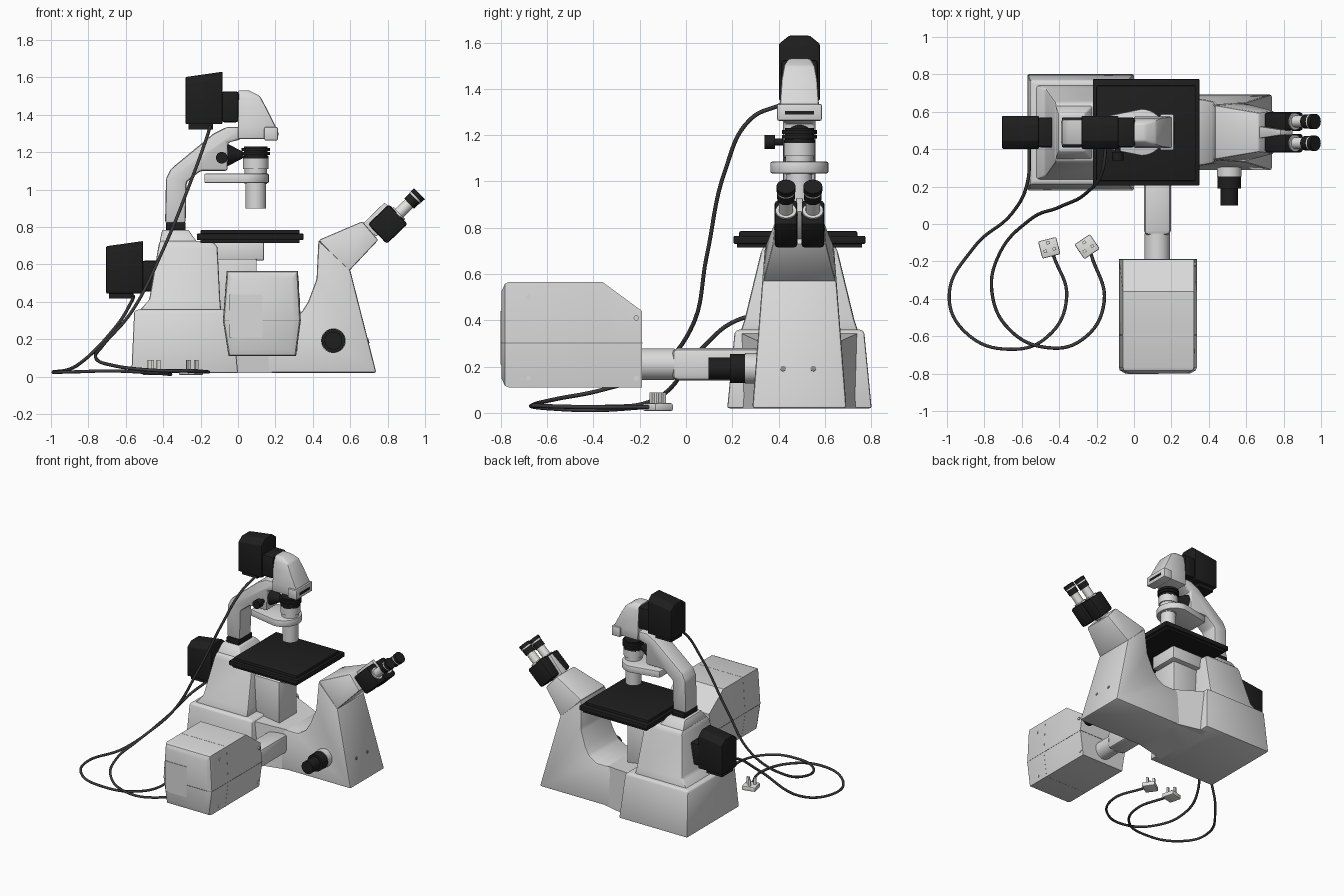
import bpy, bmesh, math
from mathutils import Vector, Matrix

old = bpy.data.objects.get("Cube")
if old:
    bpy.data.objects.remove(old)

CY = 0.49          # centre line of the instrument
made = []


def material(name, r, g, b):
    m = bpy.data.materials.new(name)
    m.use_nodes = True
    m.diffuse_color = (r, g, b, 1)
    m.node_tree.nodes["Principled BSDF"].inputs["Base Color"].default_value = (r, g, b, 1)
    return m


GREY = material("light_grey", 0.7, 0.7, 0.7)
BLACK = material("black", 0.013, 0.013, 0.013)
DARK = material("cable_grey", 0.045, 0.045, 0.045)
WHITE = material("plug_white", 0.77, 0.77, 0.76)
MID = material("seam_grey", 0.25, 0.25, 0.25)


def finish(name, bm, mat, bevel=0.0):
    bmesh.ops.recalc_face_normals(bm, faces=bm.faces)
    if bevel:
        sharp = [e for e in bm.edges if e.calc_face_angle(0) > 0.3]
        bmesh.ops.bevel(bm, geom=sharp, offset=bevel, segments=2, profile=0.5,
                        affect='EDGES', clamp_overlap=True)
    me = bpy.data.meshes.new(name)
    bm.to_mesh(me)
    bm.free()
    me.materials.append(mat)
    ob = bpy.data.objects.new(name, me)
    bpy.context.collection.objects.link(ob)
    made.append(ob)
    return ob


def bridge(name, loops, mat, bevel=0.0):
    """Skin equal-length closed loops and cap both ends."""
    bm = bmesh.new()
    rows = [[bm.verts.new(p) for p in loop] for loop in loops]
    n = len(rows[0])
    for a, b in zip(rows, rows[1:]):
        for i in range(n):
            j = (i + 1) % n
            bm.faces.new((a[i], a[j], b[j], b[i]))
    bm.faces.new(rows[0])
    bm.faces.new(rows[-1])
    return finish(name, bm, mat, bevel)


def prism(name, pts, mat, bevel=0.0, cy=CY):
    """Side profile of (x, z, half width) mirrored about the centre line."""
    return bridge(name, [[(x, cy + s * h, z) for x, z, h in pts] for s in (-1, 1)], mat, bevel)


def loft(name, rings, mat, bevel=0.0, cy=CY):
    """Stacked rectangles given as (z, x0, x1, half width)."""
    return bridge(name, [[(a, cy - h, z), (b, cy - h, z), (b, cy + h, z), (a, cy + h, z)]
                         for z, a, b, h in rings], mat, bevel)


def plate(name, outline, z, mat, bevel=0.0):
    """Plan outline of (x, y) extruded between two heights."""
    return bridge(name, [[(x, y, k) for x, y in outline] for k in z], mat, bevel)


def box(name, x, y, z, mat, bevel=0.0):
    return plate(name, [(x[0], y[0]), (x[1], y[0]), (x[1], y[1]), (x[0], y[1])], z, mat, bevel)


def rod(name, p, q, r1, mat, r2=None, sides=32):
    p, q = Vector(p), Vector(q)
    d = q - p
    bm = bmesh.new()
    bmesh.ops.create_cone(bm, cap_ends=True, segments=sides, radius1=r1,
                          radius2=r1 if r2 is None else r2, depth=d.length)
    bm.transform(Matrix.Translation((p + q) / 2) @ d.to_track_quat('Z', 'Y').to_matrix().to_4x4())
    return finish(name, bm, mat)


# Foot and rear tower
loft("rear_foot", [(0.02, -0.57, 0.0, 0.312), (0.35, -0.555, -0.03, 0.28),
                   (0.36, -0.53, -0.05, 0.265)], GREY, 0.012)
loft("rear_tower", [(0.35, -0.53, -0.09, 0.255), (0.41, -0.475, -0.095, 0.235),
                    (0.70, -0.425, -0.11, 0.165), (0.725, -0.42, -0.15, 0.15)], GREY, 0.012)
loft("tower_cap", [(0.72, -0.42, -0.22, 0.145), (0.785, -0.405, -0.265, 0.1)], GREY, 0.008)
box("tower_collar", (-0.385, -0.28), (CY - 0.08, CY + 0.08), (0.78, 0.825), BLACK, 0.006)

# Main body with its hollow under the stage, flaring out to meet the foot
body = [(-0.12, 0.02), (0.74, 0.02), (0.6, 0.57), (0.43, 0.73), (0.42, 0.52), (0.375, 0.4),
        (0.34, 0.345), (0.28, 0.31), (-0.12, 0.31)]
prism("main_body", [(x, z, 0.205 - 0.078 * z) for x, z in body], GREY, 0.012)
prism("body_flare", [(-0.05, 0.02, 0.255), (0.2, 0.02, 0.195), (0.2, 0.308, 0.172),
                     (-0.05, 0.345, 0.255)], GREY)
prism("viewing_head", [(0.59, 0.56, 0.158), (0.75, 0.73, 0.115), (0.665, 0.83, 0.105),
                       (0.43, 0.73, 0.145)], GREY, 0.01)
for y in (0.42, 0.55):
    rod("body_screw", (0.692, y, 0.19), (0.7, y, 0.192), 0.012, MID, sides=16)

# Stage and its support
box("stage_top", (-0.2, 0.33), (0.23, 0.74), (0.75, 0.785), BLACK, 0.006)
box("stage_plate", (-0.22, 0.35), (0.205, 0.775), (0.73, 0.765), BLACK, 0.006)
box("stage_underside", (-0.2, 0.33), (0.22, 0.76), (0.715, 0.74), BLACK)
box("stage_bracket", (-0.13, 0.14), (0.37, 0.6), (0.62, 0.72), GREY, 0.008)
box("stage_column", (-0.12, 0.1), (0.35, 0.56), (0.3, 0.63), GREY, 0.008)

# Binocular tubes and eyepieces
axis = Vector((0.72, 0, 0.69)).normalized()
up = Vector((-axis.z, 0, axis.x))
for side in (-1, 1):
    base = Vector((0.745, CY + side * 0.058, 0.762))
    loops = []
    for d in (0, 0.155):
        c = base + axis * d
        loops.append([c + up * (0.073 * u) + Vector((0, 0.05 * v, 0))
                      for u, v in ((-1, -1), (1, -1), (1, 1), (-1, 1))])
    bridge("eyepiece_body", loops, BLACK, 0.014)
    at = lambda d: base + axis * d
    rod("eyepiece_collar", at(0.15), at(0.163), 0.045, GREY)
    rod("eyepiece_tube", at(0.15), at(0.25), 0.031, WHITE)
    rod("eyepiece_ring", at(0.235), at(0.278), 0.038, BLACK)
    rod("eyepiece_band", at(0.278), at(0.287), 0.04, GREY)
    rod("eyecup", at(0.287), at(0.312), 0.041, BLACK)
prism("eyepiece_divider", [(0.655, 0.806, 0.034), (0.74, 0.75, 0.03), (0.85, 0.87, 0.014),
                           (0.783, 0.93, 0.014)], GREY, 0.004)

# Illumination arm
arm = [(-0.39, 0.82), (-0.28, 0.82), (-0.275, 1.04), (-0.2, 1.1), (-0.055, 1.1), (-0.055, 1.25),
       (0.02, 1.27), (0.02, 1.335), (-0.06, 1.335), (-0.13, 1.3), (-0.36, 1.11), (-0.385, 1.06)]
prism("arm", [(x, z, 0.07) for x, z in arm], GREY, 0.014)
rod("arm_knob", (-0.087, 0.34, 1.17), (-0.087, 0.385, 1.17), 0.031, BLACK)
rod("arm_knob_shaft", (-0.087, 0.38, 1.17), (-0.087, 0.43, 1.17), 0.015, BLACK)
rod("aperture_cone", (-0.055, CY, 1.185), (0.03, CY, 1.185), 0.06, BLACK, 0.015)

# Condenser and its holder
outline = [(-0.18, CY + 0.08), (-0.18, CY - 0.08)]
outline += [(0.04 + 0.125 * math.cos(a), CY + 0.125 * math.sin(a))
            for a in [math.radians(t) for t in range(-90, 91, 10)]]
plate("condenser_holder", outline, (1.035, 1.085), GREY, 0.006)
for name, z0, z1, r, mat in (("condenser_lower", 0.9, 1.04, 0.055, GREY),
                             ("condenser_barrel", 1.03, 1.12, 0.06, GREY),
                             ("condenser_upper", 1.11, 1.165, 0.068, GREY),
                             ("condenser_grip", 1.16, 1.18, 0.068, BLACK),
                             ("condenser_ring", 1.185, 1.2, 0.075, BLACK),
                             ("condenser_neck", 1.17, 1.23, 0.062, BLACK),
                             ("condenser_top_ring", 1.205, 1.222, 0.075, BLACK)):
    rod(name, (0.095, CY, z0), (0.095, CY, z1), r, mat)

# Lamp mirror housing
loft("mirror_housing", [(1.27, 0, 0.17, 0.085), (1.335, 0, 0.203, 0.084), (1.44, 0, 0.15, 0.077),
                        (1.5, 0, 0.118, 0.066), (1.53, 0, 0.06, 0.047)], GREY, 0.01)
box("housing_lip", (0.14, 0.213), (CY - 0.097, CY + 0.097), (1.262, 1.335), GREY, 0.008)
box("housing_slot", (0.21, 0.216), (CY - 0.062, CY + 0.062), (1.288, 1.305), BLACK)


# Two identical lamp houses
def lamp(prefix, x, z):
    half = [(-0.088, 0), (0.088, 0), (0.088, 0.245), (0.045, 0.28), (-0.045, 0.28), (-0.088, 0.245)]
    loops = [[(x + dx, CY + y, z + h * k) for y, h in half] for dx, k in ((0, 0.9), (0.197, 1.0))]
    bridge(prefix + "_lamp_house", loops, BLACK, 0.005)
    box(prefix + "_lamp_foot", (x + 0.015, x + 0.145), (CY - 0.065, CY + 0.065), (z - 0.028, z + 0.01), BLACK)
    box(prefix + "_lamp_coupling", (x + 0.19, x + 0.285), (CY - 0.08, CY + 0.08), (z + 0.01, z + 0.175), BLACK, 0.015)


lamp("upper", -0.28, 1.35)
lamp("lower", -0.705, 0.445)

# Camera box on the side port
cam = [(-0.05, 0.11), (0.31, 0.11), (0.335, 0.3), (0.32, 0.565), (-0.06, 0.565), (-0.08, 0.3)]
mx, mz = 0.127, 0.335


def cam_loop(y, k=1.0, drop=0.0):
    return [(mx + (x - mx) * k, y, mz + (z - mz) * k - (drop if z > 0.5 else 0)) for x, z in cam]


bridge("camera_box", [cam_loop(-0.798, 0.82), cam_loop(-0.782, 0.97), cam_loop(-0.766), cam_loop(-0.36),
                      cam_loop(-0.19, 1, 0.125)], GREY)
bridge("camera_joint", [cam_loop(y, 1.004) for y in (-0.596, -0.592)], GREY)
seam = [(-0.081, -0.188), (0.336, -0.188), (0.336, -0.766), (0.33, -0.783), (0.298, -0.8),
        (-0.044, -0.8), (-0.076, -0.783), (-0.081, -0.766)]
plate("camera_middle_seam", seam, (0.299, 0.303), MID)
box("camera_panel", (-0.045, 0.13), (-0.802, -0.793), (0.21, 0.44), GREY)
for y, z, x in ((-0.68, 0.5, 0.323), (-0.68, 0.15, 0.314), (-0.215, 0.41, 0.328), (-0.215, 0.15, 0.314)):
    rod("camera_screw", (x - 0.006, y, z), (x + 0.004, y, z), 0.011, GREY, sides=16)
rod("port_tube_outer", (0.125, -0.2, 0.21), (0.125, -0.05, 0.21), 0.068, GREY)
box("port_tube_inner", (0.053, 0.197), (-0.06, 0.32), (0.14, 0.28), GREY, 0.025)

# Focus knob
for name, y0, y1, r, mat in (("focus_collar", 0.255, 0.34, 0.066, GREY),
                             ("coarse_focus", 0.19, 0.26, 0.063, BLACK),
                             ("fine_focus", 0.098, 0.195, 0.047, BLACK)):
    rod(name, (0.51, y0, 0.192), (0.51, y1, 0.192), r, mat)


# Mains cables and plugs
def cable(name, pts):
    cu = bpy.data.curves.new(name, 'CURVE')
    cu.dimensions = '3D'
    cu.bevel_depth = 0.009
    cu.bevel_resolution = 2
    cu.resolution_u = 8
    sp = cu.splines.new('BEZIER')
    sp.bezier_points.add(len(pts) - 1)
    for bp, p in zip(sp.bezier_points, pts):
        bp.co = p
        bp.handle_left_type = bp.handle_right_type = 'AUTO'
    cu.materials.append(DARK)
    bpy.context.collection.objects.link(bpy.data.objects.new(name, cu))


cable("upper_cable", [(-0.15, 0.42, 1.335), (-0.17, 0.28, 1.27), (-0.25, 0.17, 1.05), (-0.4, 0.09, 0.68),
                      (-0.56, 0.02, 0.36), (-0.72, -0.16, 0.17), (-0.76, -0.36, 0.1), (-0.67, -0.56, 0.06),
                      (-0.47, -0.66, 0.035), (-0.28, -0.62, 0.03), (-0.16, -0.42, 0.025), (-0.23, -0.16, 0.025)])
cable("lower_cable", [(-0.56, 0.42, 0.43), (-0.57, 0.22, 0.4), (-0.65, 0.06, 0.27), (-0.86, -0.13, 0.06),
                      (-0.988, -0.38, 0.025), (-0.9, -0.58, 0.025), (-0.66, -0.67, 0.03), (-0.46, -0.6, 0.02),
                      (-0.36, -0.39, 0.012), (-0.43, -0.17, 0.025)])
for x, y, turn in ((-0.455, -0.12, 0.25), (-0.255, -0.115, 0.6)):
    parts = [box("plug_body", (-0.05, 0.05), (-0.055, 0.04), (0.008, 0.042), WHITE, 0.008)]
    for px, py in ((0, 0.02), (-0.025, -0.02), (0.025, -0.02)):
        parts.append(box("plug_pin", (px - 0.009, px + 0.009), (py - 0.008, py + 0.008), (0.04, 0.088), WHITE))
    for ob in parts:
        ob.matrix_world = Matrix.Translation((x, y, 0)) @ Matrix.Rotation(turn, 4, 'Z')

# Smooth the round parts and keep the corners crisp
bpy.ops.object.select_all(action='DESELECT')
for ob in made:
    ob.select_set(True)
bpy.context.view_layer.objects.active = made[0]
bpy.ops.object.shade_smooth_by_angle(angle=math.radians(35))
